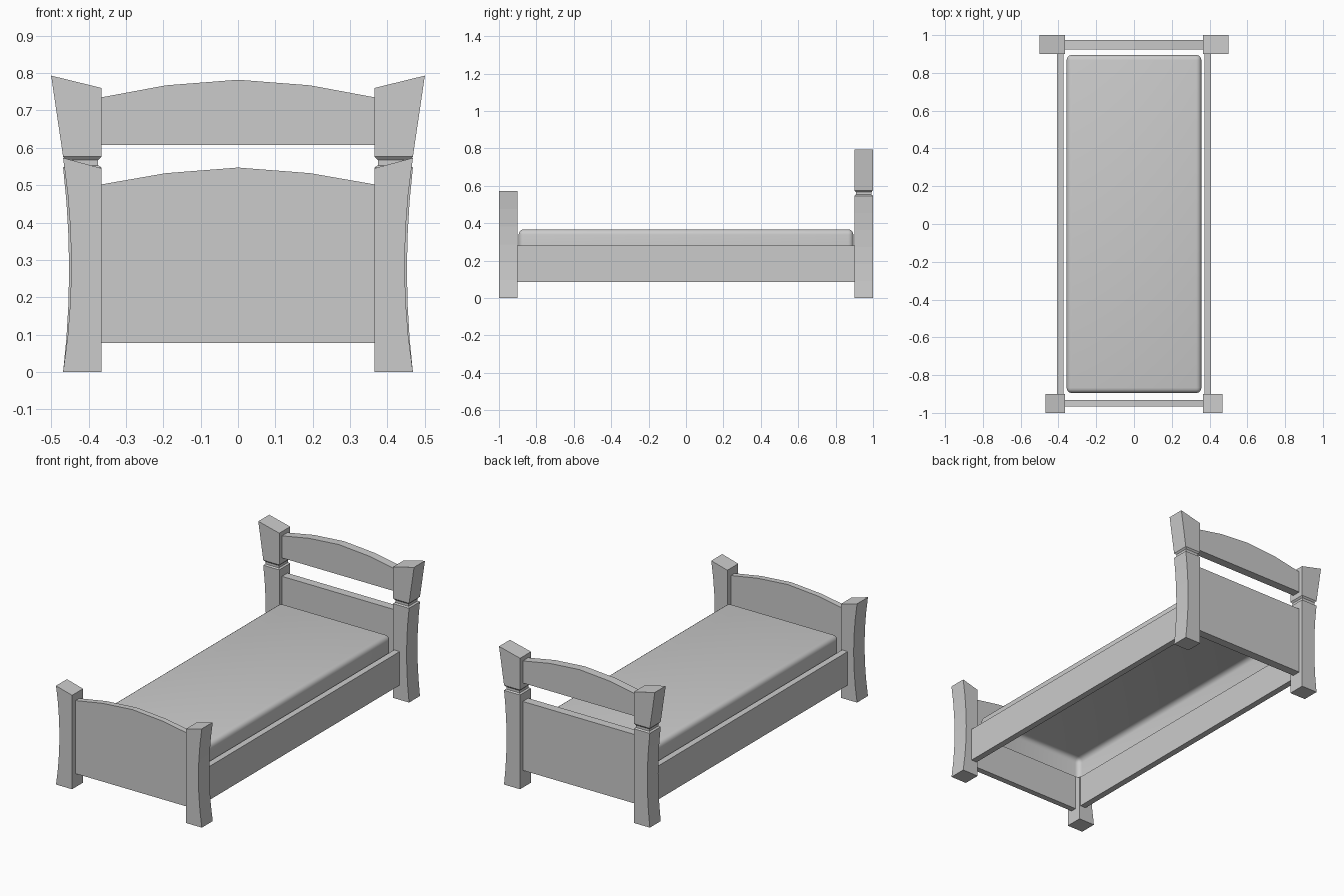
import bpy, bmesh, math

if "Cube" in bpy.data.objects:
    bpy.data.objects.remove(bpy.data.objects["Cube"])


def finish(bm, name):
    bmesh.ops.recalc_face_normals(bm, faces=bm.faces)
    mesh = bpy.data.meshes.new(name)
    bm.to_mesh(mesh)
    bm.free()
    obj = bpy.data.objects.new(name, mesh)
    bpy.context.collection.objects.link(obj)
    return obj


def box(name, x0, x1, y0, y1, z0, z1):
    return panel(name, [(x0, z0), (x1, z0), (x1, z1), (x0, z1)], y0, y1)


def panel(name, outline, y0, y1):
    """Extrude an x-z outline along y."""
    bm = bmesh.new()
    face = bm.faces.new([bm.verts.new((x, y0, z)) for x, z in outline])
    new = bmesh.ops.extrude_face_region(bm, geom=[face])["geom"]
    bmesh.ops.translate(bm, vec=(0, y1 - y0, 0),
                        verts=[v for v in new if isinstance(v, bmesh.types.BMVert)])
    return finish(bm, name)


def post(name, side, y0, y1, rings):
    """Stack rings of (inner x, outer x, y inset, inner z, outer z) into a post."""
    bm = bmesh.new()
    loops = []
    for xi, xo, d, zi, zo in rings:
        pts = [(xi, y0 + d, zi), (xo, y0 + d, zo), (xo, y1 - d, zo), (xi, y1 - d, zi)]
        loops.append([bm.verts.new((side * x, y, z)) for x, y, z in pts])
    for a, b in zip(loops, loops[1:]):
        for i in range(4):
            j = (i + 1) % 4
            bm.faces.new((a[i], a[j], b[j], b[i]))
    bm.faces.new(loops[0])
    bm.faces.new(loops[-1])
    return finish(bm, name)


def waist(height, top_inner, wide, narrow, steps=6):
    """Rings whose outer side curves inward at mid height."""
    rings = []
    for i in range(steps + 1):
        t = i / steps
        xo = narrow + (wide - narrow) * (2 * t - 1) ** 2
        rings.append((0.365, xo, 0, top_inner * t, height * t))
    return rings


def arch(bottom, end, mid, top):
    x = 0.365
    return [(-x, bottom), (x, bottom), (x, end), (0.193, mid),
            (0, top), (-0.193, mid), (-x, end)]


# Posts: plain at the foot, grooved with a flared cap at the head
foot_rings = waist(0.573, 0.545, 0.468, 0.446)
head_rings = waist(0.547, 0.547, 0.468, 0.452) + [
    (0.374, 0.459, 0.008, 0.553, 0.553),
    (0.374, 0.459, 0.008, 0.567, 0.567),
    (0.365, 0.468, 0, 0.576, 0.576),
    (0.365, 0.50, 0, 0.76, 0.793),
]
for side, label in ((-1, "left"), (1, "right")):
    post(f"{label}_foot_post", side, -1.0, -0.9, foot_rings)
    post(f"{label}_head_post", side, 0.9, 1.0, head_rings)
    # Side rail
    xs = sorted((side * 0.372, side * 0.408))
    box(f"{label}_side_rail", xs[0], xs[1], -0.9, 0.9, 0.085, 0.28)

# Foot and head boards
panel("footboard", arch(0.078, 0.502, 0.532, 0.547), -0.967, -0.933)
panel("headboard_top_rail", arch(0.607, 0.735, 0.767, 0.782), 0.925, 0.975)
box("headboard_panel", -0.365, 0.365, 0.925, 0.975, 0.10, 0.50)

# Mattress: rounded shell, open underneath
bm = bmesh.new()
bmesh.ops.create_cube(bm, size=1)
for v in bm.verts:
    v.co.x *= 0.714
    v.co.y *= 1.79
    v.co.z = 0.367 if v.co.z > 0 else 0.25
bmesh.ops.delete(bm, geom=[f for f in bm.faces if f.normal.z < -0.5], context="FACES_ONLY")
bmesh.ops.bevel(bm, geom=[e for e in bm.edges if not e.is_boundary], offset=0.028,
                segments=4, profile=0.5, affect="EDGES")
mattress = finish(bm, "mattress")
if max(mattress.data.polygons, key=lambda p: p.area).normal.z < 0:
    mattress.data.flip_normals()
bpy.context.view_layer.objects.active = mattress
mattress.select_set(True)
bpy.ops.object.shade_smooth_by_angle(angle=math.radians(35))
